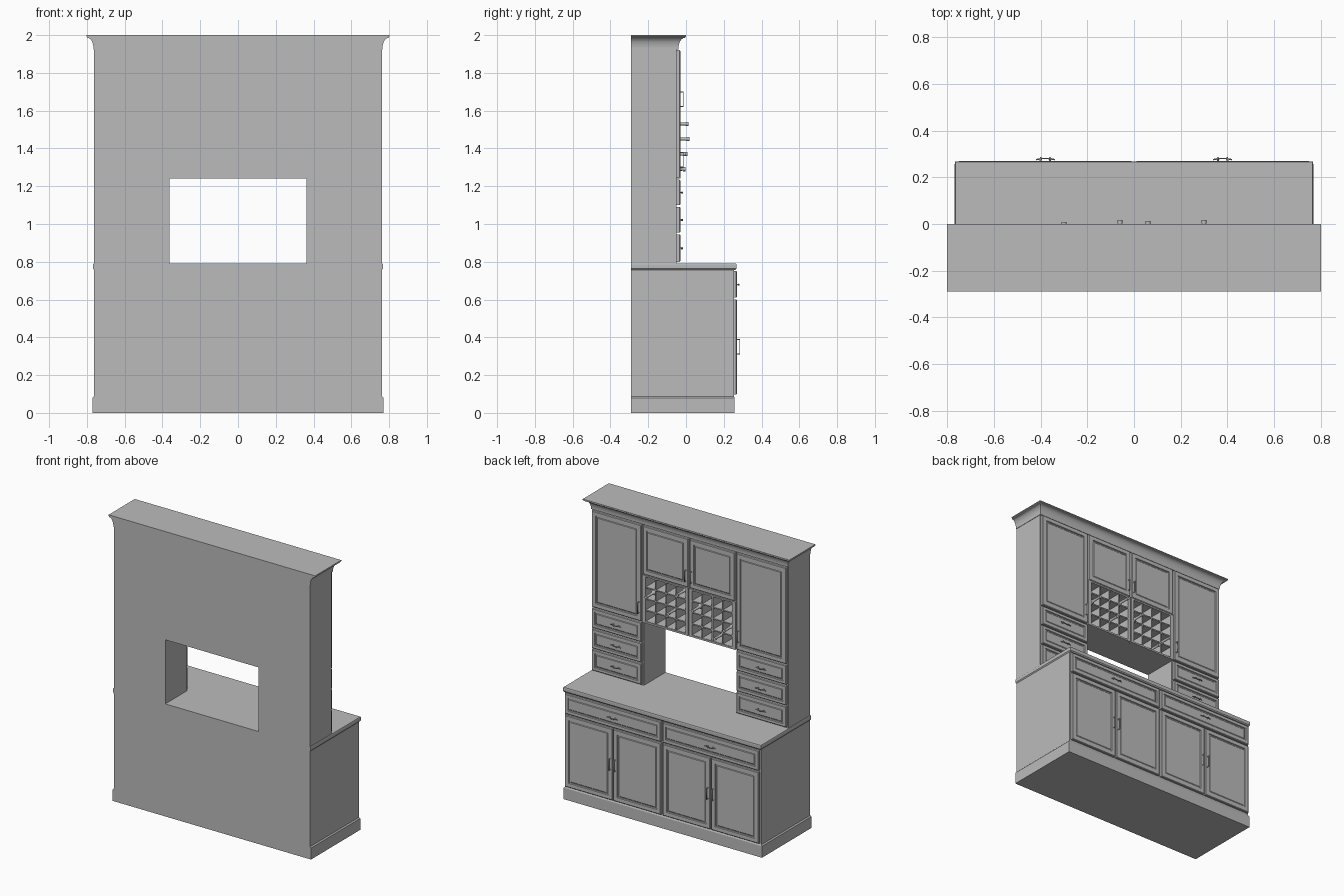
import bpy, bmesh, math
from mathutils import Vector

if "Cube" in bpy.data.objects:
    bpy.data.objects.remove(bpy.data.objects["Cube"])

wood = bpy.data.materials.new("grey_paint")
wood.diffuse_color = (0.5, 0.5, 0.5, 1)
wood.use_nodes = True
wood.node_tree.nodes["Principled BSDF"].inputs["Base Color"].default_value = wood.diffuse_color


def finish(name, bm):
    bmesh.ops.recalc_face_normals(bm, faces=bm.faces)
    mesh = bpy.data.meshes.new(name)
    bm.to_mesh(mesh)
    bm.free()
    mesh.materials.append(wood)
    ob = bpy.data.objects.new(name, mesh)
    bpy.context.collection.objects.link(ob)
    return ob


def add_box(bm, x0, x1, y0, y1, z0, z1):
    new = bmesh.ops.create_cube(bm, size=1)["verts"]
    for v in new:
        v.co = Vector(((x0 + x1) / 2 + v.co.x * (x1 - x0),
                       (y0 + y1) / 2 + v.co.y * (y1 - y0),
                       (z0 + z1) / 2 + v.co.z * (z1 - z0)))
    return new


def box(name, *dims):
    bm = bmesh.new()
    add_box(bm, *dims)
    return finish(name, bm)


def panel(name, x0, x1, y0, y1, z0, z1, frame=0.026):
    """Door or drawer front: eased edge, moulded frame, sunk panel."""
    bm = bmesh.new()
    add_box(bm, x0, x1, y0, y1 - 0.004, z0, z1)
    bm.faces.ensure_lookup_table()
    face = max(bm.faces, key=lambda f: f.calc_center_median().y)
    # (inset width, move outwards)
    for width, shift in ((0.004, 0.004), (frame, 0), (0.003, -0.006),
                         (0.006, 0), (0.004, 0.003)):
        bmesh.ops.inset_region(bm, faces=[face], thickness=width, use_even_offset=True)
        for v in face.verts:
            v.co.y += shift
    return finish(name, bm)


def pull(name, path, radius=0.0035):
    """Round metal pull following a short path."""
    cu = bpy.data.curves.new(name, "CURVE")
    cu.dimensions = "3D"
    cu.bevel_depth = radius
    cu.bevel_resolution = 1
    cu.use_fill_caps = True
    sp = cu.splines.new("POLY")
    sp.points.add(len(path) - 1)
    for p, co in zip(sp.points, path):
        p.co = (*co, 1)
    cu.materials.append(wood)
    ob = bpy.data.objects.new(name, cu)
    bpy.context.collection.objects.link(ob)


def door_pull(name, x, y, z):
    pull(name, [(x, y - 0.002, z - 0.038), (x, y + 0.015, z - 0.038),
                (x, y + 0.015, z + 0.038), (x, y - 0.002, z + 0.038)])


def drawer_pull(name, x, y, z):
    pull(name, [(x - 0.04, y + 0.006, z - 0.004), (x - 0.025, y + 0.009, z + 0.002),
                (x - 0.012, y + 0.011, z - 0.004), (x + 0.012, y + 0.011, z - 0.004),
                (x + 0.025, y + 0.009, z + 0.002), (x + 0.04, y + 0.006, z - 0.004)], 0.003)
    for s in (-1, 1):
        box(name + "_post", x + s * 0.022 - 0.003, x + s * 0.022 + 0.003,
            y - 0.002, y + 0.013, z - 0.003, z + 0.003)


def flared(name, rings, back):
    """Stack of rectangles (half width, front y, z) sharing one flat back."""
    bm = bmesh.new()
    loops = [[bm.verts.new(c) for c in ((-w, back, z), (w, back, z), (w, f, z), (-w, f, z))]
             for w, f, z in rings]
    for a, b in zip(loops, loops[1:]):
        for i in range(4):
            j = (i + 1) % 4
            bm.faces.new((a[i], a[j], b[j], b[i]))
    bm.faces.new(loops[0])
    bm.faces.new(loops[-1])
    return finish(name, bm)


BACK, UF, UD = -0.29, -0.05, -0.03     # back plane, upper carcass front, upper door front
BF, BD = 0.253, 0.27                   # base carcass front, base door front

# Base cabinet
flared("plinth", [(0.77, 0.257, 0), (0.77, 0.257, 0.08), (0.762, BF, 0.088)], BACK)
box("base_carcass", -0.762, 0.762, BACK, BF, 0.085, 0.766)
flared("countertop", [(0.762, 0.262, 0.757), (0.768, 0.267, 0.764),
                      (0.768, 0.267, 0.785), (0.766, 0.265, 0.79)], BACK)
for s in (-1, 1):
    for cx in (0.192, 0.568):
        panel("base_door", s * cx - 0.185, s * cx + 0.185, BF, BD, 0.098, 0.6)
        door_pull("base_door_pull", s * (0.36 if cx < 0.3 else 0.40), BD, 0.35)
    panel("base_drawer", s * 0.38 - 0.373, s * 0.38 + 0.373, BF, BD, 0.61, 0.75, 0.02)
    drawer_pull("base_drawer_pull", s * 0.38, BD, 0.68)

# Upper side towers with doors and drawers
for s in (-1, 1):
    lo, hi = sorted((s * 0.362, s * 0.762))
    box("tower", lo, hi, BACK, UF, 0.79, 1.94)
    panel("tower_door", lo + 0.008, hi - 0.008, UF, UD, 1.245, 1.92)
    door_pull("tower_door_pull", s * 0.386, UD, 1.34)
    for z0, z1 in ((0.80, 0.945), (0.955, 1.09), (1.10, 1.235)):
        panel("tower_drawer", lo + 0.008, hi - 0.008, UF, UD, z0, z1, 0.018)
        drawer_pull("tower_drawer_pull", s * 0.562, UD, (z0 + z1) / 2)

# Centre cupboard
box("centre_cupboard", -0.362, 0.362, BACK, UF, 1.575, 1.94)
for s in (-1, 1):
    panel("centre_door", s * 0.182 - 0.175, s * 0.182 + 0.175, UF, UD, 1.58, 1.92)
    door_pull("centre_door_pull", s * 0.022, UD, 1.66)

# Bottle rack: back, floor, ceiling, then a four by four grid on each side
box("rack_back", -0.362, 0.362, BACK, BACK + 0.015, 1.24, 1.575)
box("rack_floor", -0.362, 0.362, BACK, UF, 1.24, 1.25)
CELL, T = 0.08, 0.004
for s in (-1, 1):
    bm = bmesh.new()
    for i in range(5):
        x, z = s * (0.02 + i * CELL), 1.25 + i * CELL
        add_box(bm, x - T, x + T, BACK + 0.015, UD - 0.004, 1.25, 1.57)
        add_box(bm, *sorted((s * 0.02, s * 0.34)), BACK + 0.015, UD - 0.004, z - T, z + T)
    for x0, x1 in ((0.004, 0.024), (0.336, 0.362)):
        add_box(bm, *sorted((s * x0, s * x1)), BACK + 0.015, UD, 1.242, 1.575)
    for z0, z1 in ((1.24, 1.252), (1.566, 1.576)):
        add_box(bm, *sorted((s * 0.004, s * 0.362)), UF, UD, z0, z1)
    finish("bottle_rack", bm)

# Bottles lying in a few of the cells (x, z, neck tip y)
for x, z, tip in ((0.06, 1.53, 0.012), (-0.06, 1.45, 0.018), (0.30, 1.45, 0.018),
                  (-0.30, 1.37, 0.008), (0.14, 1.37, 0.0), (-0.22, 1.29, -0.002)):
    n, bm = 12, bmesh.new()
    rings = []
    for r, d in ((0.03, 0.26), (0.03, 0.12), (0.024, 0.10), (0.009, 0.075),
                 (0.008, 0.015), (0.011, 0.015), (0.011, 0.0)):
        rings.append([bm.verts.new((x + r * math.cos(a), tip - d, z + r * math.sin(a)))
                      for a in (2 * math.pi * k / n for k in range(n))])
    for a, b in zip(rings, rings[1:]):
        for k in range(n):
            bm.faces.new((a[k], a[(k + 1) % n], b[(k + 1) % n], b[k]))
    bm.faces.new(rings[0])
    bm.faces.new(rings[-1])
    ob = finish("bottle", bm)
    bpy.context.view_layer.objects.active = ob
    ob.select_set(True)
    bpy.ops.object.shade_smooth_by_angle(angle=math.radians(40))
    ob.select_set(False)

# Cove crown moulding with a flat lip, flush at the back
cove = [(0.0, 1.925), (0.003, 1.925)]
cove += [(0.003 + 0.03 * (1 - math.cos(a)), 1.93 + 0.055 * math.sin(a))
         for a in (math.pi / 2 * k / 8 for k in range(9))]
cove += [(0.037, 1.987), (0.037, 1.992), (0.04, 1.994), (0.04, 2.0)]
flared("crown", [(0.762 + o, -0.043 + o * 1.08, z) for o, z in cove], BACK)
